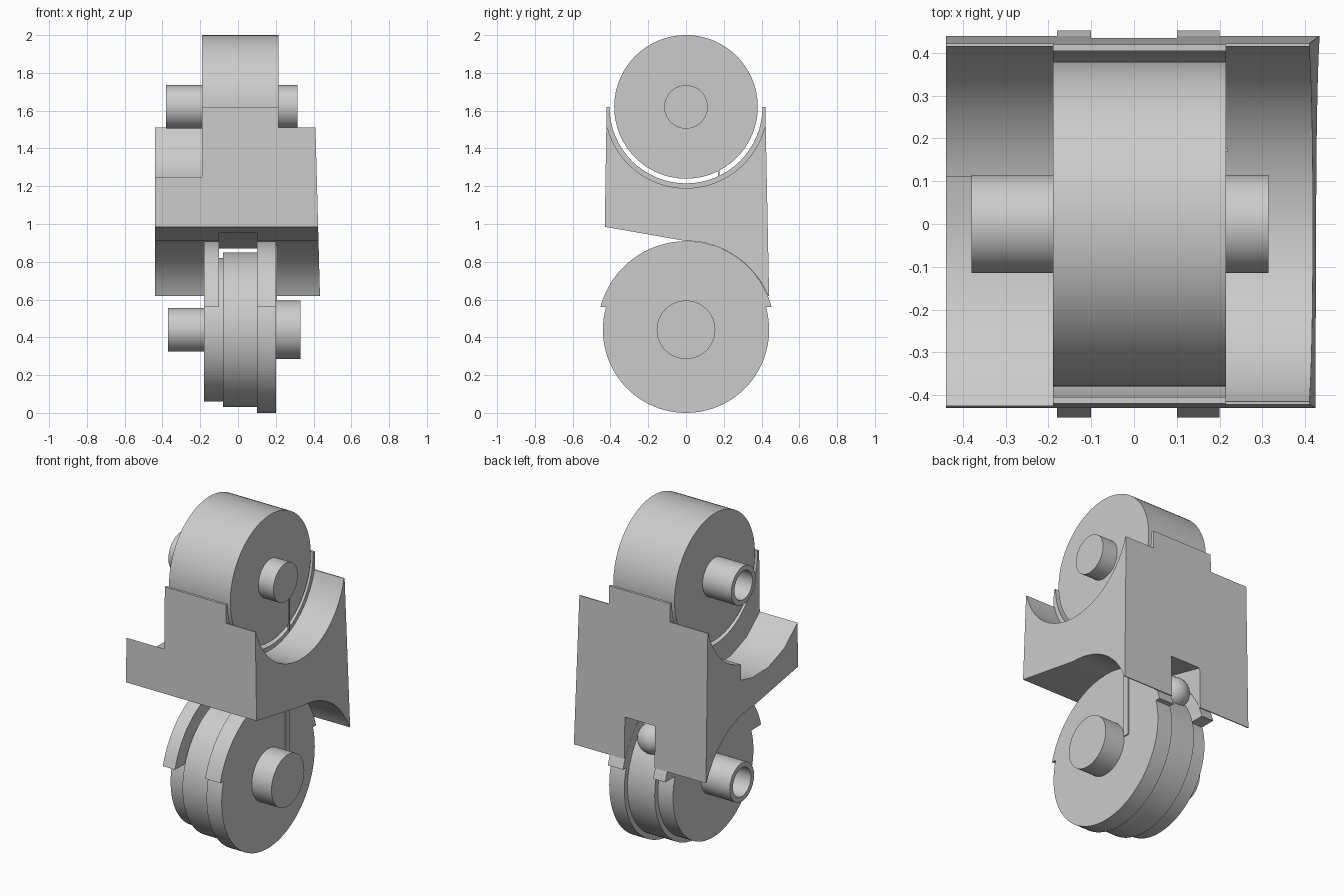
import bpy, bmesh, math

cube = bpy.data.objects.get("Cube")
if cube:
    bpy.data.objects.remove(cube, do_unlink=True)

grey = bpy.data.materials.new("plain_grey")
grey.use_nodes = True
grey.diffuse_color = (0.6, 0.6, 0.6, 1)
grey.node_tree.nodes["Principled BSDF"].inputs["Base Color"].default_value = (0.6, 0.6, 0.6, 1)

UPPER, LOWER = 1.62, 0.44      # axle heights


def finish(name, bm):
    """Turn a bmesh into a shaded, coloured object."""
    bmesh.ops.recalc_face_normals(bm, faces=bm.faces[:])
    mesh = bpy.data.meshes.new(name)
    bm.to_mesh(mesh)
    bm.free()
    mesh.materials.append(grey)
    for p in mesh.polygons:
        p.use_smooth = True
    mesh.set_sharp_from_angle(angle=math.radians(30))
    obj = bpy.data.objects.new(name, mesh)
    bpy.context.collection.objects.link(obj)
    return obj


def lathe(name, z, profile, n=64):
    """Revolve (x, radius) points about the x direction at height z."""
    bm = bmesh.new()
    rings = []
    for x, r in profile:
        angles = [2 * math.pi * i / n for i in range(n)]
        rings.append([bm.verts.new((x, r * math.cos(a), z + r * math.sin(a))) for a in angles])
    for a, b in zip(rings, rings[1:]):
        for i in range(n):
            j = (i + 1) % n
            bm.faces.new((a[i], a[j], b[j], b[i]))
    bm.faces.new(rings[0])
    bm.faces.new(rings[-1])
    return finish(name, bm)


def prism(bm, profile, x0, x1):
    """Extrude a closed (y, z) profile from x0 to x1."""
    a = [bm.verts.new((x0, y, z)) for y, z in profile]
    b = [bm.verts.new((x1, y, z)) for y, z in profile]
    for i in range(len(a)):
        j = (i + 1) % len(a)
        bm.faces.new((a[i], a[j], b[j], b[i]))
    bm.faces.new(a)
    bm.faces.new(b)


def arc(r, z, start, end, n=32):
    pts = [math.radians(start + (end - start) * i / n) for i in range(n + 1)]
    return [(r * math.cos(t), z + r * math.sin(t)) for t in pts]


def plate(name, lo, hi):
    bm = bmesh.new()
    prism(bm, [(lo[1], lo[2]), (hi[1], lo[2]), (hi[1], hi[2]), (lo[1], hi[2])], lo[0], hi[0])
    return finish(name, bm)


# Saddle block: tapered body, hollowed above and below for the rollers
def front(z):
    return -0.42 - 0.016 * (UPPER - z)


def back(z):
    return 0.42 + 0.02 * (UPPER - z)


arch = arc(0.47, LOWER, 90, 22.5)
channel = [(-0.24, 0.952), (0.1, 0.95), (back(0.87), 0.87)]
under = [(front(0.985), 0.985)]


def cradle(r, top):
    """Back lip, round hollow and front lip, ending at the given height."""
    t = math.degrees(math.asin((UPPER - top) / r))
    return [(back(top), top)] + arc(r, UPPER, -t, t - 180) + [(front(top), top)]


foot = [(back(0.62), 0.62)]
tall = cradle(0.405, 1.619)
short = cradle(0.43, 1.51)
# Right end is cut lower at the front, with a shallow scoop
scoop = [p for p in short if p[0] > 0.11]
scoop += [(0.11, 1.205), (0.11, 1.11), (0.0, 1.085), (-0.15, 1.09), (-0.3, 1.145), (front(1.25), 1.25)]

saddle = bmesh.new()
for x0, x1, bottom, top in [
    (-0.44, -0.19, arch + foot, scoop),
    (-0.19, -0.1, arch + foot, tall),
    (-0.1, 0.1, channel, tall),
    (0.1, 0.215, arch + foot, tall),
    (0.215, 0.44, arch + foot, short),
]:
    prism(saddle, under + bottom + top, x0, x1)
for v in saddle.verts:         # lean the left end face
    if v.co.x > 0.4:
        v.co.x = 0.434 - 0.027 * (v.co.z - 0.62)
finish("saddle_block", saddle)

# Upper roller and its hollow axle
lathe("upper_roller", UPPER, [(-0.19, 0.38), (0.215, 0.38)], 96)
lathe("upper_axle", UPPER, [(0.315, 0.115), (-0.38, 0.115), (-0.38, 0.085), (-0.08, 0.085)])

# Lower wheel: three discs of stepped radius
for name, x0, x1, r in [
    ("lower_disc_right", -0.18, -0.08, 0.38),
    ("lower_disc_middle", -0.08, 0.1, 0.41),
    ("lower_disc_left", 0.1, 0.2, 0.44),
]:
    lathe(name, LOWER, [(x0, r), (x1, r)], 96)

# Lower axle with a wider head on the left
lathe("lower_axle", LOWER, [(0.33, 0.155), (0.2, 0.155), (0.2, 0.115),
                            (-0.37, 0.115), (-0.37, 0.085), (-0.08, 0.085)])

# Curved shoes over the top of the lower wheel
for name, x0, x1 in [("shoe_right", -0.18, -0.1), ("shoe_left", 0.1, 0.2)]:
    bm = bmesh.new()
    inner = arc(0.37, LOWER, 161, 19)
    prism(bm, arc(0.469, LOWER, 15, 165) + inner, x0, x1)
    finish(name, bm)

# Thin ribs on the left faces of the wheels
plate("upper_rib", (0.21, 0.17, 1.24), (0.22, 0.178, 1.62))
plate("lower_rib", (0.19, 0.157, 0.45), (0.207, 0.195, 0.89))

# Rounded stop inside the rear channel
bm = bmesh.new()
bmesh.ops.create_uvsphere(bm, u_segments=32, v_segments=16, radius=0.09)
bmesh.ops.translate(bm, verts=bm.verts[:], vec=(-0.01, 0.32, 0.73))
finish("channel_stop", bm)
